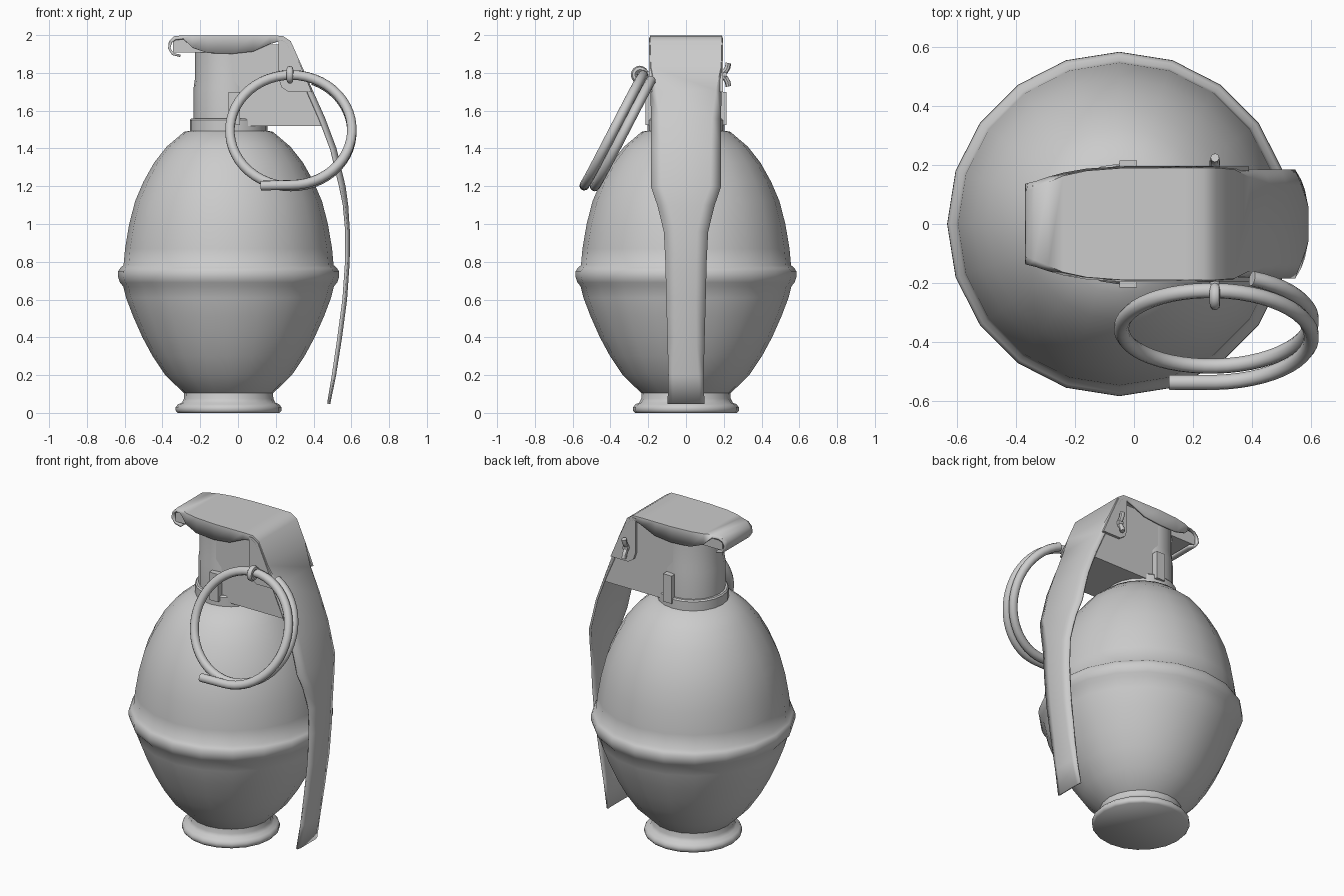
import bpy, bmesh, math
from mathutils import Vector

if "Cube" in bpy.data.objects:
    bpy.data.objects.remove(bpy.data.objects["Cube"])

steel = bpy.data.materials.new("grey_steel")
steel.diffuse_color = (0.6, 0.6, 0.6, 1)
steel.use_nodes = True
steel.node_tree.nodes["Principled BSDF"].inputs["Base Color"].default_value = steel.diffuse_color
AX = -0.05  # x position of the body axis


def make(name, verts, faces, smooth=35, solid=0):
    me = bpy.data.meshes.new(name)
    me.from_pydata(verts, [], faces)
    bm = bmesh.new()
    bm.from_mesh(me)
    bmesh.ops.recalc_face_normals(bm, faces=bm.faces)
    bm.to_mesh(me)
    bm.free()
    ob = bpy.data.objects.new(name, me)
    bpy.context.collection.objects.link(ob)
    me.materials.append(steel)
    if solid:
        mod = ob.modifiers.new("thickness", 'SOLIDIFY')
        mod.thickness = solid
        mod.offset = 0
    bpy.ops.object.select_all(action='DESELECT')
    ob.select_set(True)
    bpy.context.view_layer.objects.active = ob
    bpy.ops.object.shade_smooth_by_angle(angle=math.radians(smooth))
    return ob


def lathe(name, profile, n=20, smooth=40):
    verts = [(AX + r * math.cos(2 * math.pi * i / n), r * math.sin(2 * math.pi * i / n), z)
             for r, z in profile for i in range(n)]
    faces = [(k * n + i, k * n + (i + 1) % n, (k + 1) * n + (i + 1) % n, (k + 1) * n + i)
             for k in range(len(profile) - 1) for i in range(n)]
    last = (len(profile) - 1) * n
    faces += [tuple(range(n)), tuple(range(last, last + n))]
    return make(name, verts, faces, smooth)


def slab(name, outline, y0, y1):
    """Extrude an x-z outline between two y positions."""
    n = len(outline)
    verts = [(x, y, z) for y in (y0, y1) for x, z in outline]
    faces = [(i, (i + 1) % n, n + (i + 1) % n, n + i) for i in range(n)]
    faces += [tuple(range(n)), tuple(range(n, 2 * n))]
    return make(name, verts, faces, 30)


def box(x0, x1, z0, z1):
    return [(x0, z0), (x1, z0), (x1, z1), (x0, z1)]


def tube(name, pts, r, n=10):
    pts = [Vector(p) for p in pts]
    verts, faces, side = [], [], None
    for i, p in enumerate(pts):
        t = (pts[min(i + 1, len(pts) - 1)] - pts[max(i - 1, 0)]).normalized()
        side = side or t.orthogonal()
        side = (side - t * side.dot(t)).normalized()
        up = t.cross(side)
        for k in range(n):
            a = 2 * math.pi * k / n
            verts.append(p + (side * math.cos(a) + up * math.sin(a)) * r)
    for i in range(len(pts) - 1):
        for k in range(n):
            m = (k + 1) % n
            faces.append((i * n + k, i * n + m, (i + 1) * n + m, (i + 1) * n + k))
    faces += [tuple(range(n)), tuple(range(len(verts) - n, len(verts)))]
    return make(name, verts, faces, 45)


# Body with foot and belt
lathe("foot", [(0.27, 0), (0.28, 0.012), (0.28, 0.03), (0.268, 0.045),
               (0.247, 0.055), (0.237, 0.075), (0.235, 0.12)], smooth=62)
lathe("body", [(0.20, 0.085), (0.237, 0.105), (0.335, 0.20), (0.402, 0.30), (0.456, 0.40),
               (0.505, 0.51), (0.543, 0.61), (0.558, 0.67), (0.575, 0.69), (0.585, 0.72),
               (0.584, 0.75), (0.573, 0.768), (0.556, 0.782), (0.548, 0.87), (0.526, 1.0),
               (0.495, 1.12), (0.45, 1.225), (0.394, 1.325), (0.327, 1.41), (0.235, 1.488),
               (0.17, 1.50)], smooth=60)

# Fuse neck, collar and housing
lathe("collar", [(0.205, 1.48), (0.205, 1.55), (0.198, 1.558), (0.17, 1.558)])
lathe("neck", [(0.185, 1.53), (0.185, 1.72), (0.178, 1.77), (0.178, 1.97)])
slab("housing", [(-0.05, 1.52), (0.445, 1.52), (0.372, 1.70), (0.26, 1.95), (-0.05, 1.95)],
     -0.175, 0.175)
slab("striker_block", box(-0.345, -0.1, 1.908, 1.983), -0.13, 0.13)
for s in (-1, 1):
    slab("neck_post", box(-0.05, 0.01, 1.525, 1.70), s * 0.165, s * 0.215)

# Safety lever: x, z, half width, edge drop, width fraction of the flat crown
stations = [(-0.305, 1.89, .135, 0, .8), (-0.345, 1.90, .135, 0, .8), (-0.364, 1.93, .136, 0, .8),
            (-0.36, 1.965, .138, .005, .8), (-0.335, 1.988, .143, .01, .85),
            (-0.29, 1.993, .155, .012, .9), (-0.24, 1.993, .168, .06, .95),
            (-0.16, 1.993, .182, .088, .97), (-0.03, 1.993, .19, .092, .98),
            (0.08, 1.993, .19, .08, .98), (0.17, 1.993, .19, .04, .98),
            (0.235, 1.991, .19, .02, .98), (0.275, 1.965, .19, .02, .98),
            (0.335, 1.83, .19, .02, .96), (0.39, 1.705, .184, .022, .85),
            (0.455, 1.56, .182, .022, .75), (0.515, 1.40, .182, .022, .72),
            (0.563, 1.20, .183, .022, .7), (0.577, 1.10, .15, .016, .6),
            (0.586, 0.96, .116, .012, .5), (0.585, 0.80, .108, .012, .5),
            (0.571, 0.60, .103, .012, .5), (0.543, 0.39, .097, .012, .55),
            (0.513, 0.20, .092, .01, .7), (0.482, 0.048, .096, .004, .75)]
verts = []
for i, (x, z, w, d, f) in enumerate(stations):
    a, b = stations[max(i - 1, 0)], stations[min(i + 1, len(stations) - 1)]
    t = Vector((b[0] - a[0], 0, b[1] - a[1])).normalized()
    inward = Vector((t.z, 0, -t.x)) * d
    p = Vector((x, 0, z))
    for k, drop in ((-1, 1), (-f, 0), (f, 0), (1, 1)):
        verts.append(p + Vector((0, k * w, 0)) + inward * drop)
faces = [(i * 4 + k, i * 4 + k + 1, i * 4 + k + 5, i * 4 + k + 4)
         for i in range(len(stations) - 1) for k in range(3)]
make("safety_lever", verts, faces, 40, 0.013)

# Lever ears that carry the pin
for s in (-1, 1):
    slab("lever_ear", [(0.215, 1.985), (0.215, 1.77), (0.23, 1.725), (0.265, 1.70),
                       (0.39, 1.70), (0.335, 1.83), (0.277, 1.96), (0.24, 1.985)],
         s * 0.18, s * 0.196)

# Split pin with eye and bent tails
tube("pin", [(0.275, -0.235, 1.79), (0.275, 0.215, 1.79)], 0.018)
tube("pin_eye", [(0.275, -0.245 + 0.03 * math.cos(a * math.pi / 8),
                  1.79 + 0.03 * math.sin(a * math.pi / 8)) for a in range(17)], 0.018, 8)
for s in (-1, 1):
    tube("pin_tail", [(0.275, 0.195, 1.79 + s * 0.008), (0.275, 0.21, 1.79 + s * 0.02),
                      (0.275, 0.22, 1.79 + s * 0.038), (0.275, 0.225, 1.79 + s * 0.062)], 0.015, 8)

# Pull ring: a straight tail, then nearly one and a half tight turns, tilted outwards
ring, steps, sweep = [(0.12, -0.538, 1.203)], 72, 518
for i in range(steps + 1):
    a = math.radians(-90 + sweep * i / steps)
    turn = sweep / 360 * i / steps
    ring.append((0.28 + 0.323 * math.cos(a),
                 -0.396 + 0.055 * turn + 0.142 * math.sin(a),
                 1.5 - 0.008 * turn + 0.293 * math.sin(a)))
tube("pull_ring", ring, 0.026)
